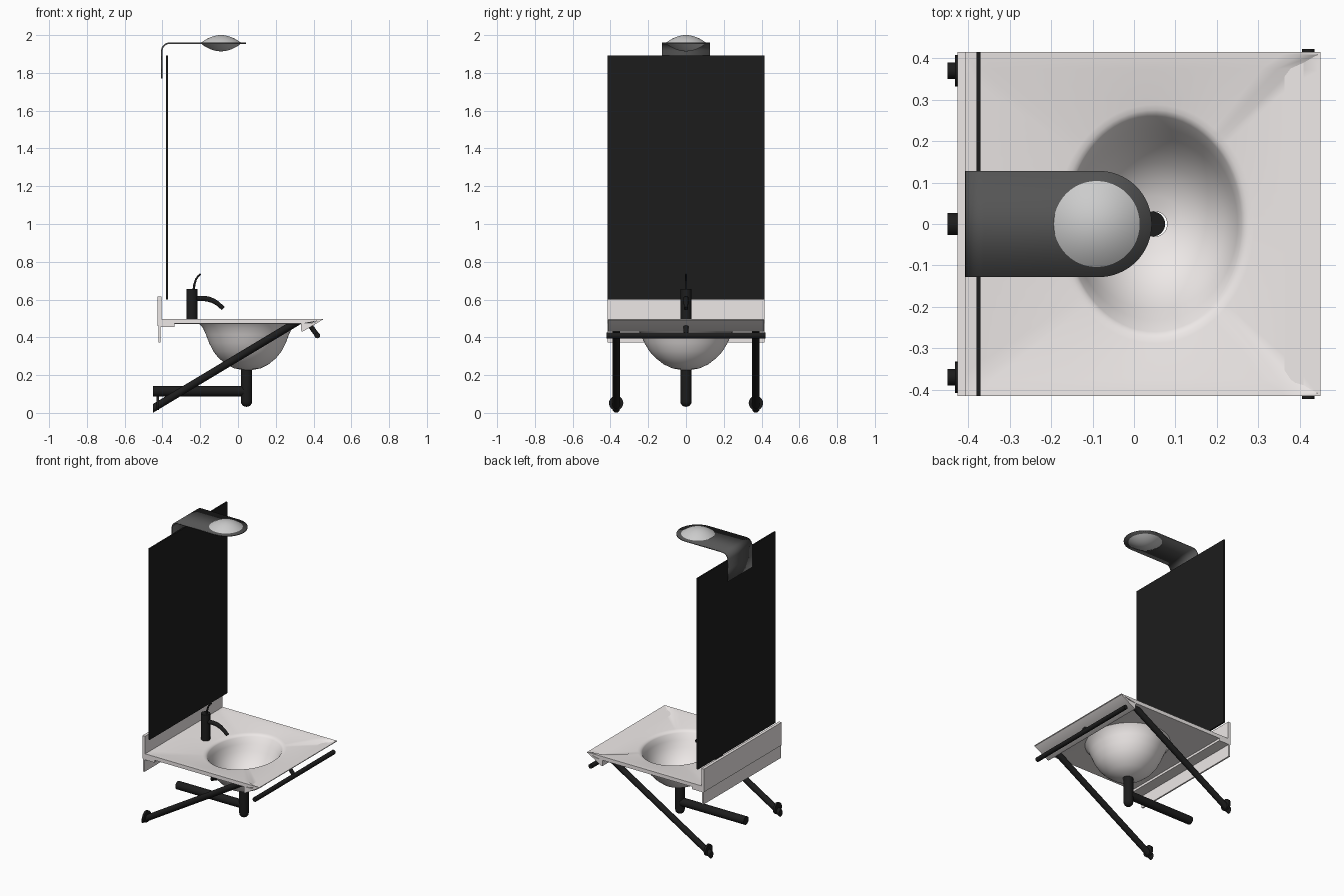
import bpy, bmesh, math
from mathutils import Vector

if "Cube" in bpy.data.objects:
    bpy.data.objects.remove(bpy.data.objects["Cube"])


def material(name, r, g, b):
    m = bpy.data.materials.new(name)
    m.diffuse_color = (r, g, b, 1)
    m.use_nodes = True
    m.node_tree.nodes["Principled BSDF"].inputs["Base Color"].default_value = m.diffuse_color
    return m


BLACK = material("black", .012, .012, .012)
DARK = material("dark_grey", .09, .09, .09)
WHITE = material("ceramic", .85, .81, .80)


def finish(ob, mat, angle=35):
    if mat:
        ob.data.materials.append(mat)
    bpy.ops.object.select_all(action='DESELECT')
    ob.select_set(True)
    bpy.context.view_layer.objects.active = ob
    bpy.ops.object.shade_smooth_by_angle(angle=math.radians(angle))
    return ob


def loft(name, rings, mat, caps=False, closed=False, loop=True):
    """Skin a list of equal-length point rings."""
    bm = bmesh.new()
    vs = [[bm.verts.new(p) for p in r] for r in rings]
    n = len(rings[0])
    pairs = list(zip(vs, vs[1:])) + ([(vs[-1], vs[0])] if closed else [])
    for a, b in pairs:
        for i in range(n if loop else n - 1):
            j = (i + 1) % n
            bm.faces.new((a[i], a[j], b[j], b[i]))
    if caps:
        bm.faces.new(vs[0][::-1])
        bm.faces.new(vs[-1])
    bmesh.ops.remove_doubles(bm, verts=bm.verts, dist=1e-5)
    bmesh.ops.recalc_face_normals(bm, faces=bm.faces)
    me = bpy.data.meshes.new(name)
    bm.to_mesh(me)
    bm.free()
    ob = bpy.data.objects.new(name, me)
    bpy.context.collection.objects.link(ob)
    return finish(ob, mat)


def box(name, x0, x1, y0, y1, z0, z1, mat):
    ring = lambda z: [(x0, y0, z), (x1, y0, z), (x1, y1, z), (x0, y1, z)]
    return loft(name, [ring(z0), ring(z1)], mat, caps=True)


def rod(name, a, b, r, mat, n=28):
    a, b = Vector(a), Vector(b)
    q = (b - a).to_track_quat('Z', 'Y')
    ring = lambda c: [c + q @ Vector((r * math.cos(t * math.tau / n), r * math.sin(t * math.tau / n), 0))
                      for t in range(n)]
    return loft(name, [ring(a), ring(b)], mat, caps=True)


def tube(name, pts, radii, mat):
    """Bent tube in the y = 0 plane."""
    rings = []
    for i, (x, z) in enumerate(pts):
        p, q = pts[max(i - 1, 0)], pts[min(i + 1, len(pts) - 1)]
        d = Vector((q[0] - p[0], 0, q[1] - p[1])).normalized()
        u = Vector((-d.z, 0, d.x))
        rings.append([Vector((x, 0, z)) + radii[i] * (u * math.cos(t * math.tau / 16) + Vector((0, math.sin(t * math.tau / 16), 0)))
                      for t in range(16)])
    return loft(name, rings, mat, caps=True)


def spin(name, profile, cx, mat, n=48):
    rings = [[(cx + r * math.cos(t * math.tau / n), r * math.sin(t * math.tau / n), z) for t in range(n)]
             for r, z in profile]
    return loft(name, rings, mat)


# basin: one closed loft from square rim to oval bowl and back along the underside
CX, S = .05, 20


def rect(x0, x1, y, z, z_right=None):
    out = []
    corners = [(x1, -y), (x1, y), (x0, y), (x0, -y)]
    for k in range(4):
        (ax, ay), (bx, by) = corners[k], corners[(k + 1) % 4]
        for i in range(S):
            t = i / S
            x = ax + (bx - ax) * t
            zz = z_right if z_right is not None and x > x1 - 1e-6 else z
            out.append((x, ay + (by - ay) * t, zz))
    return out


ANGLES = [math.atan2(y, x - CX) for x, y, z in rect(-.42, .45, .415, 0)]


def oval(rx, ry, z):
    return [(CX + rx * math.cos(a), ry * math.sin(a), z) for a in ANGLES]


basin = [rect(-.42, .34, .415, .472), rect(-.42, .45, .415, .492), rect(-.42, .45, .415, .497),
         rect(-.41, .444, .409, .497), rect(-.38, .385, .375, .491, .476)]
basin += [oval(*v) for v in [
    (.24, .288, .478), (.226, .275, .475), (.216, .266, .470), (.21, .26, .463),
    (.200, .232, .425), (.188, .208, .385), (.168, .18, .345), (.14, .148, .31),
    (.105, .11, .28), (.065, .067, .262), (.03, .03, .254),
    (.03, .03, .228), (.07, .072, .236), (.112, .118, .257), (.152, .16, .29),
    (.18, .193, .325), (.203, .22, .37), (.22, .24, .415), (.236, .255, .45), (.255, .272, .471)]]
loft("basin", basin, WHITE, closed=True)

# front lip, backsplash, apron and support flange
lip = [(.45, .496), (.44, .488), (.345, .432), (.335, .432), (.333, .472), (.385, .474)]
loft("basin_lip", [[(x, y, z) for x, z in lip] for y in (-.414, .414)], WHITE, caps=True)
box("backsplash", -.425, -.405, -.415, .415, .46, .615, WHITE)
box("rear_apron", -.42, -.41, -.415, .415, .373, .462, WHITE)
box("rear_flange", -.41, -.335, -.415, .415, .456, .473, WHITE)

# mirror
box("mirror", -.38, -.37, -.415, .415, .60, 1.893, BLACK)

# lamp bracket: bent strip with a rounded end
W, LX, LZ = .128, -.085, 1.957
path = [(-.403, 1.77, W), (-.403, 1.85, W)]
for i in range(9):
    a = i / 8 * math.pi / 2
    path.append((-.363 - .04 * math.cos(a), LZ - .04 + .04 * math.sin(a), W))
for i in range(17):
    a = i / 16 * math.pi / 2
    path.append((LX + W * math.sin(a), LZ, max(W * math.cos(a), .002)))
arm = loft("lamp_bracket", [[(x, -w, z), (x, w, z)] for x, z, w in path], DARK, loop=False)
sol = arm.modifiers.new("thickness", 'SOLIDIFY')
sol.thickness = .008
sol.offset = 0

# lamp: lens shape
R, H, N = .109, .043, 12
prof = [(R * i / N, LZ + H * (1 - (i / N) ** 2)) for i in range(N + 1)]
prof += [(r, 2 * LZ - z) for r, z in prof[-2::-1]]
spin("lamp_lens", prof, -.09, None)

# faucet
rod("faucet_body", (-.243, 0, .48), (-.243, 0, .657), .029, BLACK)
tube("faucet_spout", [(-.24, .605), (-.18, .606), (-.155, .602), (-.13, .593), (-.105, .577), (-.078, .552)],
     [.014, .014, .014, .013, .012, .011], BLACK)
tube("faucet_lever", [(-.235, .65), (-.231, .68), (-.222, .708), (-.21, .725), (-.198, .736)],
     [.006, .006, .005, .005, .004], BLACK)

# drain and waste pipe
dome = [(0, .032)] + [(.03 * math.sin(a), .062 - .03 * math.cos(a)) for a in (.3, .6, .9, 1.2, math.pi / 2)]
spin("drain_trap", dome + [(.03, .24), (0, .24)], .045, BLACK, 28)
rod("waste_pipe", (-.45, 0, .115), (.045, 0, .115), .027, BLACK)

# diagonal struts with wall discs
slope, r = .6, .02
for side, y in (("left", -.37), ("right", .37)):
    low, high = [], []
    for t in range(24):
        a = t * math.tau / 24
        z = .024 + r * math.sqrt(1 + slope ** 2) * math.sin(a)
        low.append((-.45, y + r * math.cos(a), z))
        high.append((-.45 + (.474 - z) / slope, y + r * math.cos(a), .474))
    loft("strut_" + side, [low, high], BLACK, caps=True)
    rod("wall_disc_" + side, (-.432, y, .052), (-.418, y, .052), .038, BLACK)

# towel bar with centre bracket
rod("towel_bar", (.42, -.422, .41), (.42, .422, .41), .015, BLACK)
rod("towel_bar_bracket", (.385, 0, .458), (.42, 0, .41), .013, BLACK)
